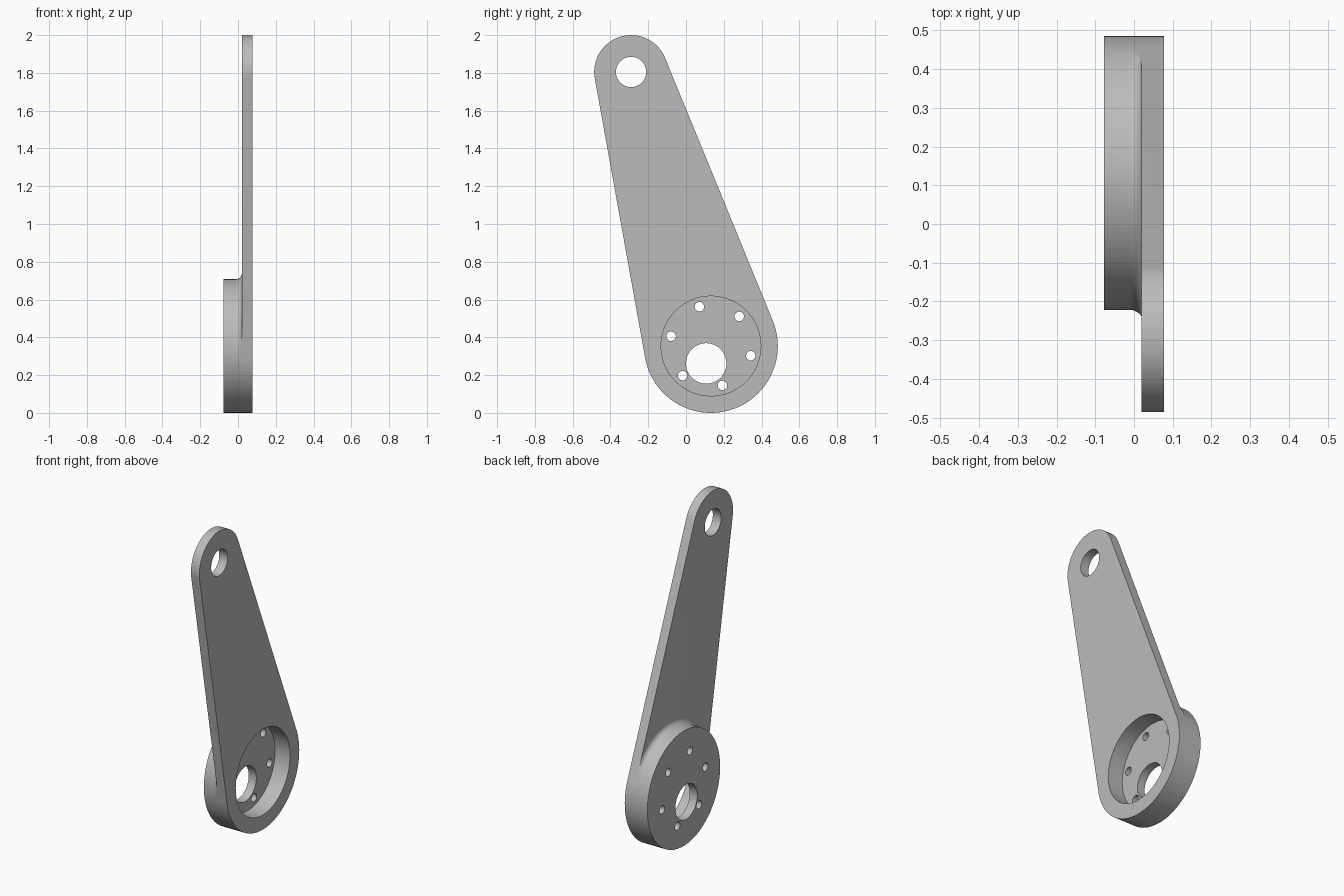
import bpy, bmesh
from math import sin, cos, pi, atan2, acos, hypot, radians

cube = bpy.data.objects.get("Cube")
if cube:
    bpy.data.objects.remove(cube, do_unlink=True)

# Main dimensions; the lever lies in the y-z plane, thickness runs along x
HUB, HUB_R = (0.132, 0.354), 0.354
TIP, TIP_R = (-0.291, 1.805), 0.195
BACK, STEP, FACE = -0.077, 0.02, 0.077
FLOOR, FILLET = -0.025, 0.03
dy, dz = TIP[0] - HUB[0], TIP[1] - HUB[1]
AXIS = atan2(dz, dy)
TANGENT = acos((HUB_R - TIP_R) / hypot(dy, dz))

metal = bpy.data.materials.new("grey metal")
metal.use_nodes = True
GREY = (0.5, 0.5, 0.5, 1)
metal.diffuse_color = GREY
metal.node_tree.nodes["Principled BSDF"].inputs["Base Color"].default_value = GREY


def span(start, end, n):
    return [start + (end - start) * i / n for i in range(n + 1)]


def ring(centre, radius, angles):
    return [(centre[0] + radius * cos(a), centre[1] + radius * sin(a)) for a in angles]


def loft(name, rows):
    """Solid through matching closed loops, each given as (x, [(y, z), ...])."""
    bm = bmesh.new()
    loops = [[bm.verts.new((x, y, z)) for y, z in pts] for x, pts in rows]
    n = len(loops[0])
    for a, b in zip(loops, loops[1:]):
        for i in range(n):
            j = (i + 1) % n
            bm.faces.new((a[i], a[j], b[j], b[i]))
    bm.faces.new(loops[0][::-1])
    bm.faces.new(loops[-1])
    bmesh.ops.recalc_face_normals(bm, faces=bm.faces[:])
    mesh = bpy.data.meshes.new(name)
    bm.to_mesh(mesh)
    bm.free()
    mesh.materials.append(metal)
    obj = bpy.data.objects.new(name, mesh)
    bpy.context.collection.objects.link(obj)
    return obj


def cylinder(name, centre, radius, x0, x1, n=64):
    pts = ring(centre, radius, [2 * pi * i / n for i in range(n)])
    return loft(name, [(x0, pts), (x1, pts)])


def combine(target, tool, operation):
    mod = target.modifiers.new(operation.lower(), 'BOOLEAN')
    mod.operation, mod.solver, mod.object = operation, 'EXACT', tool
    bpy.context.view_layer.objects.active = target
    bpy.ops.object.modifier_apply(modifier=mod.name)
    bpy.data.objects.remove(tool, do_unlink=True)


# Arm plate: two arcs joined by their tangent lines
hub_arc = span(AXIS + TANGENT, AXIS - TANGENT + 2 * pi, 72)
tip_arc = span(AXIS - TANGENT, AXIS + TANGENT, 48)
outline = ring(HUB, HUB_R, hub_arc) + ring(TIP, TIP_R, tip_arc)
lever = loft("lever_arm", [(STEP, outline), (FACE, outline)])


# Round hub with a concave fillet that stays inside the arm outline
def limit(angle):
    off = abs(angle - AXIS)
    return HUB_R / cos(TANGENT - off) if off < TANGENT else HUB_R


inner_arc = span(AXIS - TANGENT, AXIS + TANGENT, 72)[1:-1]
profile = [(BACK, HUB_R)]
for t in span(0, pi / 2, 8):
    profile.append((STEP - FILLET + FILLET * sin(t), HUB_R + FILLET * (1 - cos(t))))
rows = []
for x, r in profile:
    pts = []
    for a in hub_arc + inner_arc:
        radius = HUB_R if a in hub_arc else min(r, limit(a))
        pts += ring(HUB, radius, [a])
    rows.append((x, pts))
combine(lever, loft("hub", rows), 'UNION')

# Recess, off-centre bore, tip hole and six bolt holes
combine(lever, cylinder("recess_cutter", HUB, 0.264, FLOOR, 0.2, 96), 'DIFFERENCE')
combine(lever, cylinder("bore_cutter", (0.107, 0.262), 0.107, -0.2, 0.2), 'DIFFERENCE')
combine(lever, cylinder("tip_cutter", TIP, 0.08, -0.2, 0.2), 'DIFFERENCE')
for i in range(6):
    spot = ring(HUB, 0.217, [radians(46.3 + 60 * i)])[0]
    combine(lever, cylinder("bolt_cutter", spot, 0.025, -0.2, 0.2, 32), 'DIFFERENCE')

# Smooth round walls, crisp edges
bpy.ops.object.select_all(action='DESELECT')
lever.select_set(True)
bpy.context.view_layer.objects.active = lever
bpy.ops.object.shade_smooth_by_angle(angle=radians(30))
